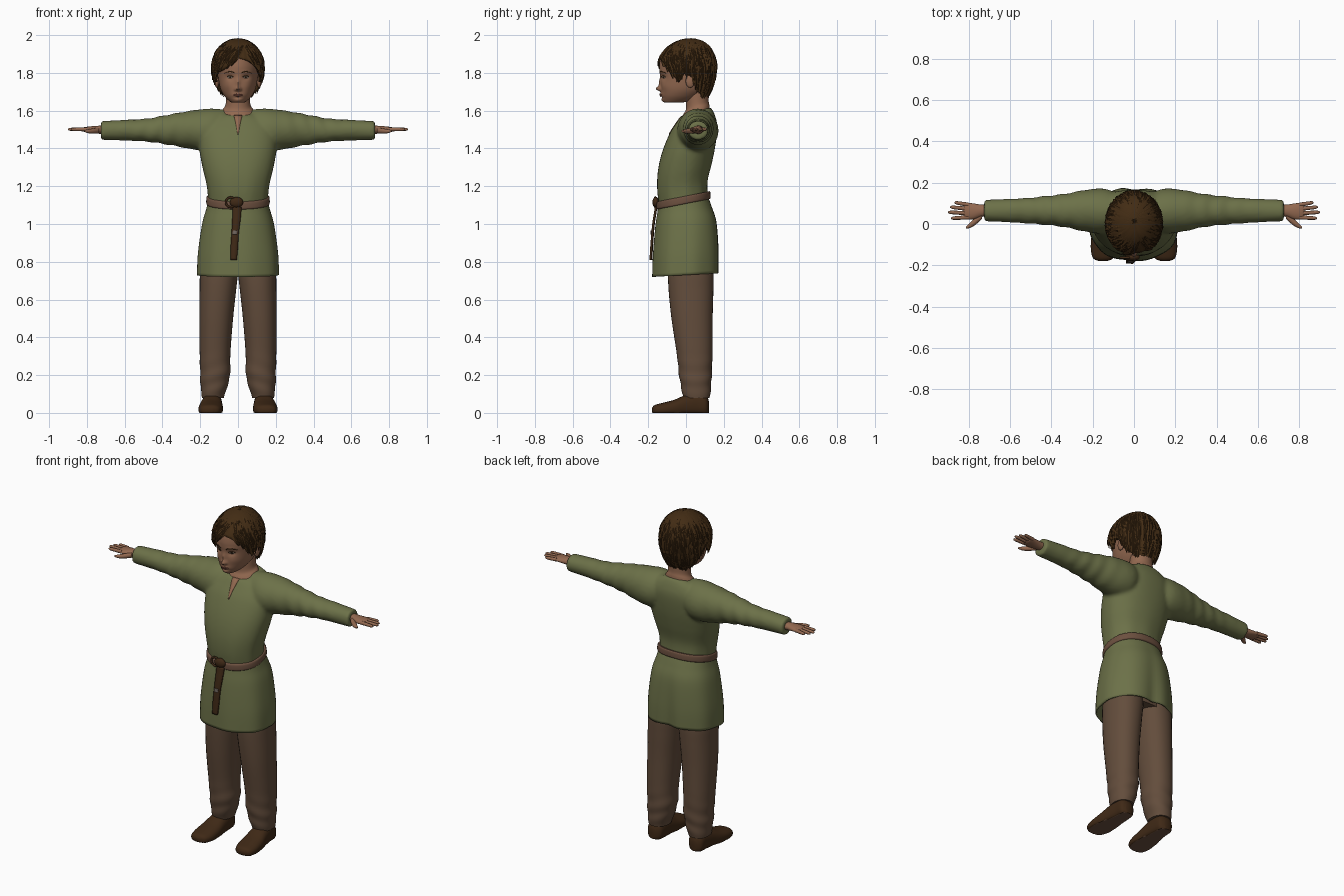
import bpy, bmesh, math, random
from mathutils import Vector
from mathutils.bvhtree import BVHTree

random.seed(4)
if "Cube" in bpy.data.objects:
    bpy.data.objects.remove(bpy.data.objects["Cube"])


def material(name, *rgb):
    m = bpy.data.materials.new(name)
    m.use_nodes = True
    m.diffuse_color = (*rgb, 1)
    m.node_tree.nodes["Principled BSDF"].inputs["Base Color"].default_value = (*rgb, 1)
    return m


GREEN = material("olive cloth", .15, .165, .065)
TROUSER = material("brown cloth", .125, .074, .045)
BELT = material("belt leather", .15, .08, .05)
DARK = material("dark leather", .05, .022, .008)
HAIR = material("dark brown hair", .055, .025, .007)
SKIN = material("skin", .29, .14, .08)
LIP = material("lips", .24, .09, .06)
EYE = material("eye white", .4, .34, .28)
METAL = material("dull metal", .16, .13, .11)


def spline(rings, steps):
    """Catmull-Rom points between rings."""
    out = []
    for i in range(len(rings) - 1):
        p = [rings[max(0, min(len(rings) - 1, i + k))] for k in (-1, 0, 1, 2)]
        for s in range(steps):
            u = s / steps
            out.append([b + .5 * u * (c - a + u * (2*a - 5*b + 4*c - d + u * (3*(b - c) + d - a)))
                        for a, b, c, d in zip(*p)])
    return out + [list(rings[-1])]


def loft(bm, axis, rings, n=32, steps=5, cap=True, side=1, power=2.0, fold=None, tilt=0):
    """Skin rings of (position, low, high, low, high) along an axis."""
    loops = []
    for t, l1, h1, l2, h2 in spline(rings, steps):
        loop = []
        for i in range(n):
            a = math.tau * i / n
            ca, sa = math.cos(a), math.sin(a)
            k = (abs(ca) ** power + abs(sa) ** power) ** (-1 / power)
            k *= fold(a, t) if fold else 1
            u = (l1 + h1) / 2 + (h1 - l1) / 2 * ca * k
            v = (l2 + h2) / 2 + (h2 - l2) / 2 * sa * k
            co = {"z": (u, v, t + tilt * sa), "x": (t, u, v), "y": (u, t, v)}[axis]
            loop.append(bm.verts.new((co[0] * side, co[1], co[2])))
        loops.append(loop)
    for p, q in zip(loops, loops[1:]):
        for i in range(n):
            bm.faces.new((p[i], p[(i + 1) % n], q[(i + 1) % n], q[i]))
    if cap:
        bm.faces.new(loops[0])
        bm.faces.new(loops[-1])


def finish(name, bm, mat, angle=50):
    bmesh.ops.recalc_face_normals(bm, faces=bm.faces)
    me = bpy.data.meshes.new(name)
    bm.to_mesh(me)
    bm.free()
    ob = bpy.data.objects.new(name, me)
    bpy.context.collection.objects.link(ob)
    me.materials.append(mat)
    bpy.ops.object.select_all(action="DESELECT")
    ob.select_set(True)
    bpy.context.view_layer.objects.active = ob
    bpy.ops.object.shade_smooth_by_angle(angle=math.radians(angle))
    return ob


def lofted(name, mat, axis, rings, **kw):
    bm = bmesh.new()
    loft(bm, axis, rings, **kw)
    return finish(name, bm, mat)


def blob(name, mat, loc, scale):
    bm = bmesh.new()
    bmesh.ops.create_uvsphere(bm, u_segments=20, v_segments=12, radius=1)
    for v in bm.verts:
        v.co = Vector(a * b + c for a, b, c in zip(v.co, scale, loc))
    return finish(name, bm, mat)


def surface(ob):
    bpy.context.view_layer.update()
    return BVHTree.FromObject(ob, bpy.context.evaluated_depsgraph_get())


def ribbon(name, mat, tree, pts, wide, lift=.002, thick=.003):
    """Thin strip of (x, z, half width) laid on the front of a surface."""
    bm = bmesh.new()
    rows = []
    for x, z, w in spline(pts, 4):
        row = []
        for s in (-1, 0, 1):
            px, pz = (x + s * w, z) if wide == "x" else (x, z + s * w)
            hit = tree.ray_cast(Vector((px, -1, pz)), Vector((0, 1, 0)))[0]
            row.append(bm.verts.new((px, (hit.y if hit else -.12) - lift, pz)))
        rows.append(row)
    for p, q in zip(rows, rows[1:]):
        for i in (0, 1):
            bm.faces.new((p[i], p[i + 1], q[i + 1], q[i]))
    ob = finish(name, bm, mat)
    mod = ob.modifiers.new("thickness", "SOLIDIFY")
    mod.thickness, mod.offset = thick, 0
    return ob


# Tunic top: torso and sleeves fused into one cloth surface
def sleeve_fold(a, x):
    k = math.exp(-((x - .42) / .14) ** 2)
    return 1 + .045 * k * math.sin(75 * x + 2 * math.sin(a)) + .01 * math.sin(3 * a + 20 * x)


bm = bmesh.new()
loft(bm, "z", [(1.1, -.155, .155, -.14, .115), (1.2, -.165, .165, -.153, .113),
               (1.3, -.188, .188, -.15, .137), (1.4, -.205, .205, -.128, .157),
               (1.5, -.205, .205, -.088, .165), (1.56, -.165, .165, -.05, .15),
               (1.595, -.098, .098, -.025, .13)], n=48, power=2.25, tilt=.024,
     fold=lambda a, z: 1 + .012 * math.sin(9 * a) * max(0, (1.4 - z) / .3))
for s in (1, -1):
    loft(bm, "x", [(.05, 0, .13, 1.42, 1.605), (.14, -.045, .17, 1.385, 1.61), (.24, -.035, .165, 1.395, 1.602),
                   (.34, -.015, .145, 1.415, 1.585), (.48, 0, .13, 1.435, 1.558),
                   (.6, .008, .122, 1.442, 1.552), (.725, .012, .117, 1.445, 1.545)],
         side=s, steps=8, fold=sleeve_fold)
top = finish("tunic_top", bm, GREEN)
mod = top.modifiers.new("fuse", "REMESH")
mod.mode, mod.voxel_size, mod.use_smooth_shade = "VOXEL", .01, True
mod = top.modifiers.new("soften", "SMOOTH")
mod.factor, mod.iterations = .5, 5


# Tunic skirt with soft hanging folds
def skirt_fold(a, z):
    k = max(0, (1.12 - z) / .39)
    return 1 + k * (.012 * math.sin(8 * a) - .09 * math.exp(-((a - math.pi / 2) / .2) ** 2))


skirt = lofted("tunic_skirt", GREEN, "z",
               [(.73, -.216, .216, -.178, .178), (.85, -.211, .211, -.174, .177), (1, -.19, .19, -.162, .164),
                (1.08, -.168, .168, -.15, .138), (1.135, -.156, .156, -.143, .116)],
               n=64, cap=False, power=2.3, fold=skirt_fold, tilt=.01)
skirt.modifiers.new("hem", "SOLIDIFY").thickness = .008

# Belt, knot and hanging strap
lofted("belt", BELT, "z", [(1.105, -.163, .163, -.151, .125), (1.112, -.168, .168, -.156, .13),
                           (1.138, -.167, .167, -.156, .129), (1.146, -.162, .162, -.151, .124)],
       n=48, power=2.25, tilt=.028)
blob("belt_knot", DARK, (-.008, -.16, 1.115), (.036, .018, .028))
bm = bmesh.new()
for i in range(24):
    a = math.tau * i / 24
    for j in range(8):
        b = math.tau * j / 8
        r = .026 + .006 * math.cos(b)
        bm.verts.new((-.038 + r * math.cos(a), -.163 + .006 * math.sin(b), 1.115 + r * math.sin(a)))
bm.verts.ensure_lookup_table()
for i in range(24):
    for j in range(8):
        bm.faces.new([bm.verts[(i + p) % 24 * 8 + (j + q) % 8] for p, q in ((0, 0), (1, 0), (1, 1), (0, 1))])
finish("belt_ring", bm, DARK)
tree = surface(skirt)
ribbon("hanging_strap", DARK, tree, [(-.005, 1.09, .024), (-.008, 1.03, .022), (-.015, .95, .019),
                                     (-.02, .87, .019), (-.023, .81, .016)], "x", .012, .012)
ribbon("strap_tip", METAL, tree, [(-.015, .965, .012), (-.017, .945, .012)], "x", .02, .006)

# Trousers
lofted("trouser_hips", TROUSER, "z", [(.74, -.17, .17, -.08, .135), (.85, -.18, .18, -.1, .13),
                                      (1, -.14, .14, -.1, .1)], power=2.4)


def leg_fold(a, z):
    return 1 + .03 * math.exp(-((z - .17) / .1) ** 2) * math.sin(70 * z + 2 * math.cos(a))


for side, s in (("left", 1), ("right", -1)):
    lofted(side + "_trouser_leg", TROUSER, "z",
           [(.08, .075, .19, -.012, .125), (.13, .06, .197, -.025, .132), (.2, .042, .2, -.036, .136),
            (.32, .04, .203, -.05, .14), (.5, .026, .205, -.077, .141), (.65, .01, .203, -.092, .145),
            (.75, 0, .2, -.095, .145), (.85, .005, .18, -.09, .13)], side=s, steps=7, fold=leg_fold, power=2.2)
    # Shoe with a flat sole
    bm = bmesh.new()
    loft(bm, "y", [(-.18, .132, .168, .004, .026), (-.165, .1, .198, -.01, .042), (-.12, .082, .209, -.02, .054),
                   (-.06, .08, .206, -.02, .07), (0, .083, .195, -.02, .096), (.06, .086, .187, -.02, .11),
                   (.105, .093, .182, -.015, .095), (.122, .118, .158, 0, .06)], side=s, power=2.4)
    for v in bm.verts:
        v.co.z = max(v.co.z, 0)
    shoe = finish(side + "_shoe", bm, DARK)
    shoe.data.materials.append(BELT)
    for f in shoe.data.polygons:
        f.material_index = int(f.normal.z < -.9 and f.center.z < .01)

    # Hand: palm, four fingers and thumb
    bm = bmesh.new()
    loft(bm, "x", [(.7, .038, .094, 1.476, 1.522), (.74, .034, .094, 1.478, 1.52), (.78, .022, .1, 1.483, 1.517),
                   (.815, .024, .102, 1.488, 1.512), (.824, .04, .09, 1.494, 1.506)], n=20, side=s)
    for y0, y1, tip in ((.093, .104, .868), (.073, .082, .89), (.052, .057, .9), (.032, .028, .885)):
        rings = [(.8 + u * (tip - .8), y0 + u * (y1 - y0) - r, y0 + u * (y1 - y0) + r,
                  1.501 - r, 1.501 + r) for u, r in ((0, .0105), (.5, .0095), (.88, .008), (1, .003))]
        loft(bm, "x", rings, n=12, steps=3, side=s)
    loft(bm, "x", [(.735, .025, .06, 1.48, 1.51), (.765, -.002, .034, 1.478, 1.506),
                   (.79, -.018, .01, 1.48, 1.502), (.812, -.023, -.012, 1.487, 1.497)], n=12, side=s)
    finish(side + "_hand", bm, SKIN)

# Neck and collar opening
lofted("neck", SKIN, "z", [(1.588, -.092, .092, -.022, .126), (1.606, -.08, .08, -.012, .124),
                           (1.63, -.066, .066, 0, .12), (1.68, -.064, .064, 0, .122),
                           (1.74, -.064, .064, 0, .12)], tilt=.022)
ribbon("collar_slit", SKIN, surface(top), [(0, 1.575, .022), (0, 1.53, .012), (0, 1.475, .002)], "x")

# Head with sculpted face
bm = bmesh.new()
loft(bm, "z", [(1.642, -.03, .03, -.112, -.03), (1.652, -.048, .048, -.122, .03), (1.68, -.074, .074, -.131, .08),
               (1.72, -.094, .094, -.133, .12), (1.78, -.105, .105, -.136, .14), (1.84, -.11, .11, -.141, .145),
               (1.9, -.1, .1, -.125, .13), (1.95, -.06, .06, -.07, .09)], n=96, steps=8)
bumps = [(0, 1.716, .013, .012, .025), (0, 1.745, .01, .025, .01), (0, 1.684, .022, .009, .006),
         (0, 1.655, .022, .01, .005), (0, 1.67, .025, .005, -.003)]
for s in (1, -1):
    bumps += [(s * .042, 1.775, .02, .013, -.009), (s * .042, 1.803, .028, .009, .003),
              (s * .055, 1.73, .025, .025, .005), (s * .012, 1.712, .007, .007, .008)]
for v in bm.verts:
    if v.co.y < 0:
        x, z = v.co.x, v.co.z
        v.co.y -= sum(d * math.exp(-((x - cx) / sx) ** 2 - ((z - cz) / sz) ** 2) for cx, cz, sx, sz, d in bumps)
head = finish("head", bm, SKIN)
tree = surface(head)
ribbon("upper_lip", LIP, tree, [(-.026, 1.684, .001), (0, 1.687, .004), (.026, 1.684, .001)], "z")
ribbon("lower_lip", LIP, tree, [(-.022, 1.681, .001), (0, 1.678, .004), (.022, 1.681, .001)], "z")
for side, s in (("left", 1), ("right", -1)):
    for part, mat, w, h, lift in (("eye", EYE, .015, .0055, .001), ("iris", DARK, .005, .005, .003)):
        c = s * .042
        ribbon(side + "_" + part, mat, tree, [(c - w, 1.777, .0005), (c - w * .5, 1.777, h * .8), (c, 1.777, h),
                                              (c + w * .5, 1.777, h * .8), (c + w, 1.777, .0005)], "z", lift, .002)
    ribbon(side + "_eyelid", HAIR, tree, [(s * .024, 1.778, .001), (s * .042, 1.785, .0015),
                                          (s * .06, 1.778, .001)], "z")
    ribbon(side + "_eyebrow", HAIR, tree, [(s * .018, 1.8, .002), (s * .042, 1.807, .003),
                                           (s * .07, 1.799, .001)], "z")
    blob(side + "_ear", SKIN, (s * .112, .022, 1.757), (.012, .024, .036))

# Hair: a cap with an uneven hairline, covered in tapered locks
HAIRLINE = [(0, 1.88), (30, 1.85), (55, 1.81), (72, 1.75), (84, 1.795), (100, 1.78), (112, 1.71), (145, 1.665), (180, 1.66)]


def edge(a):
    a = (a + math.pi) % math.tau - math.pi
    d = abs(math.degrees(a))
    for (d0, z0), (d1, z1) in zip(HAIRLINE, HAIRLINE[1:]):
        if d <= d1:
            z = z0 + (z1 - z0) * (d - d0) / (d1 - d0)
            break
    if d < 60:
        z -= .025 * math.sin(math.radians(d * 3)) * (1 if a < 0 else -.4)
    return math.acos((z - 1.83) / (.155 if z > 1.83 else .22))


def scalp(a, phi, k=1):
    c = math.cos(phi)
    r = math.sin(phi) * k
    return (.136 * r * math.sin(a), .005 - .154 * r * math.cos(a) + .02 * max(c, 0) ** 2,
            1.83 + c * (.153 if c > 0 else .22) * (1 + (k - 1) * .3))


bm = bmesh.new()
N, ROWS = 90, 14
grid = [[bm.verts.new(scalp(math.tau * i / N, max(.02, edge(math.tau * i / N) * j / ROWS),
                            1 + .012 * math.sin(30 * math.tau * i / N))) for i in range(N)] for j in range(ROWS + 1)]
for p, q in zip(grid, grid[1:]):
    for i in range(N):
        bm.faces.new((p[i], p[(i + 1) % N], q[(i + 1) % N], q[i]))
bm.faces.new(grid[0])
cap = finish("hair_cap", bm, HAIR)
cap.modifiers.new("depth", "SOLIDIFY").thickness = .012

bm = bmesh.new()
for _ in range(420):
    a0 = random.uniform(-math.pi, math.pi)
    drift = random.uniform(-.1, .1) + (0 if abs(a0) > 1.2 else (-.4 if a0 < .3 else .25))
    p0 = random.uniform(.1, .85) * edge(a0)
    p1 = min(p0 + random.uniform(.5, .9), edge(a0 + drift) + random.uniform(-.03, .09))
    width, lift = random.uniform(.009, .016), random.uniform(.01, .045)
    rows = []
    for j in range(6):
        u = j / 5
        a, phi = a0 + drift * u, p0 + (p1 - p0) * u
        w = width * (math.sin(math.pi * (.15 + .85 * u)) + .05) / max(.3, math.sin(phi)) / .14
        k = 1 + lift * (.2 + .8 * u)
        rows.append([bm.verts.new(scalp(a + m * w, phi, k + (.02 if m == 0 else -.01))) for m in (-1, 0, 1)])
    for p, q in zip(rows, rows[1:]):
        for i in (0, 1):
            bm.faces.new((p[i], p[i + 1], q[i + 1], q[i]))
finish("hair_locks", bm, HAIR, 30)
